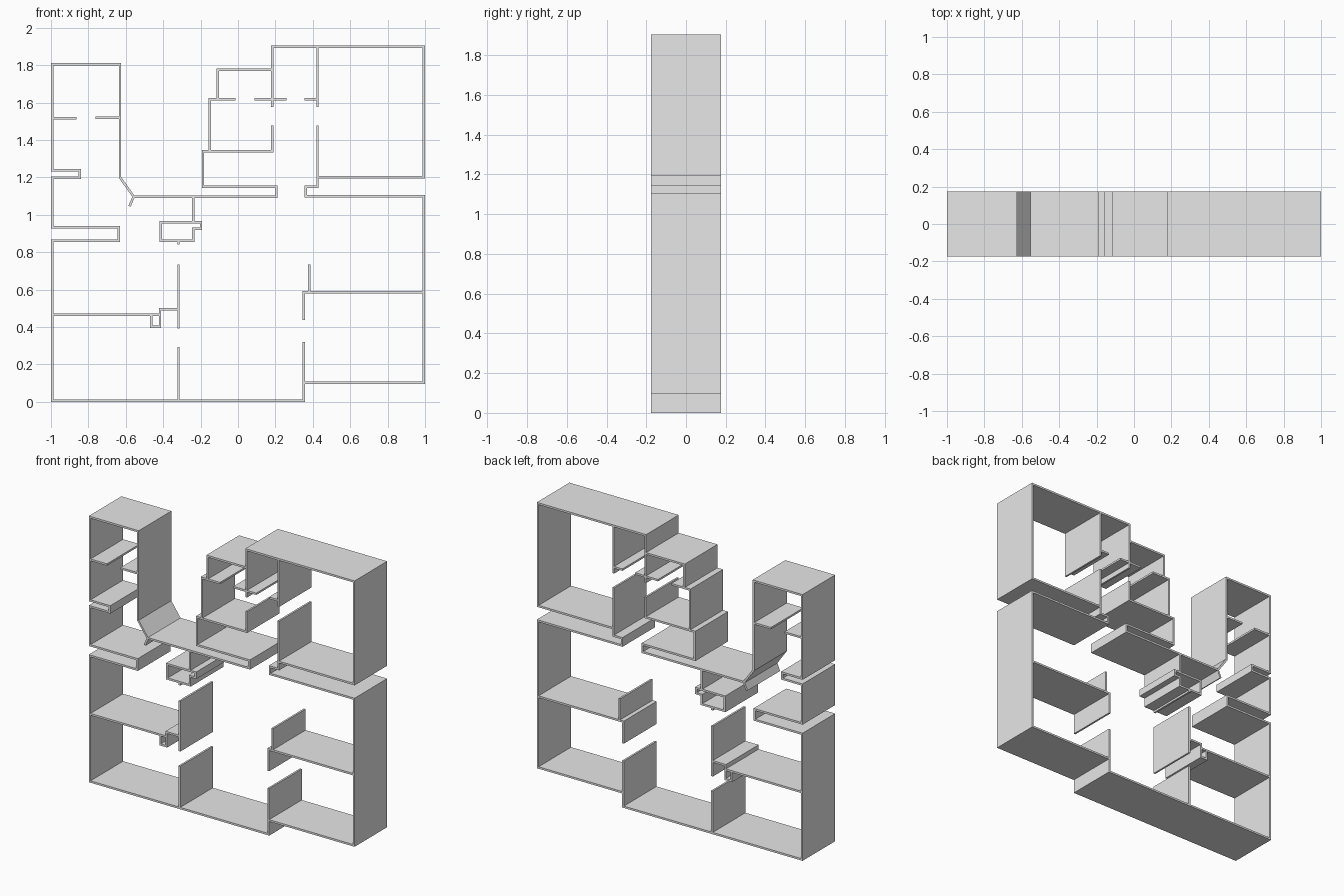
import bpy
import bmesh
from mathutils import Vector

if "Cube" in bpy.data.objects:
    bpy.data.objects.remove(bpy.data.objects["Cube"], do_unlink=True)

THICK = 0.013
DEPTH = 0.35
HALF = THICK / 2

# Shared wall lines
LEFT, RIGHT = -1 + HALF, 1 - HALF
FLOOR, TOP = HALF, 1.898
TOWER_TOP, TOWER_SIDE = 1.805, -0.631
HALL, HALL_END = 1.097, -0.558
PARTITION = -0.318
SHELF = 1.617
INNER, OUTER = 0.184, 0.425
EAST = 0.351
MIDDLE = 0.585

plaster = bpy.data.materials.new("plain_grey")
plaster.use_nodes = True
GREY = (0.8, 0.8, 0.8, 1)
plaster.diffuse_color = GREY
plaster.node_tree.nodes["Principled BSDF"].inputs["Base Color"].default_value = GREY


def route(x, z, *stops, first="x"):
    """Corner points of a path that turns square at every stop."""
    points = [(x, z)]
    along_x = first == "x"
    for stop in stops:
        if along_x:
            x = stop
        else:
            z = stop
        points.append((x, z))
        along_x = not along_x
    return points


def wall(name, points):
    """Thin mitred wall following the points, extruded through the depth."""
    pts = [Vector(p) for p in points]
    closed = pts[0] == pts[-1]
    if closed:
        pts.pop()
    count = len(pts)
    bm = bmesh.new()
    rails = []
    for i, p in enumerate(pts):
        before = (p - pts[i - 1]).normalized() if closed or i > 0 else None
        after = (pts[(i + 1) % count] - p).normalized() if closed or i < count - 1 else None
        before, after = before or after, after or before
        n1, n2 = Vector((-before.y, before.x)), Vector((-after.y, after.x))
        offset = (n1 + n2) * (HALF / (1 + n1.dot(n2)))
        rails.append([bm.verts.new((q.x, -DEPTH / 2, q.y)) for q in (p + offset, p - offset)])
    for i in range(count if closed else count - 1):
        (a, b), (c, d) = rails[i], rails[(i + 1) % count]
        bm.faces.new((a, b, d, c))
    result = bmesh.ops.extrude_face_region(bm, geom=bm.faces[:], use_keep_orig=True)
    moved = [g for g in result["geom"] if isinstance(g, bmesh.types.BMVert)]
    bmesh.ops.translate(bm, verts=moved, vec=(0, DEPTH, 0))
    bmesh.ops.recalc_face_normals(bm, faces=bm.faces[:])
    mesh = bpy.data.meshes.new(name)
    bm.to_mesh(mesh)
    bm.free()
    mesh.materials.append(plaster)
    bpy.context.collection.objects.link(bpy.data.objects.new(name, mesh))


# Outer wall: tower, two niches, long left side and floor
wall("tower_and_left_wall",
     [(HALL_END, HALL), (TOWER_SIDE, 1.2), (TOWER_SIDE, TOWER_TOP)]
     + route(LEFT, TOWER_TOP, 1.238, -0.845, 1.197, LEFT, 0.933, -0.638,
             0.862, LEFT, FLOOR, EAST, 0.32, first="z"))
wall("tower_shelf_left", route(LEFT, 1.516, -0.864))
wall("tower_shelf_right", route(-0.762, 1.518, TOWER_SIDE))
wall("hall_angled_stub", [(HALL_END, HALL), (-0.58, 1.045)])

# Right side rooms
wall("right_wall", route(EAST, 0.102, RIGHT, HALL + 0.003, 0.362, 1.15, OUTER, 1.478))
wall("upper_right_room", route(OUTER, 1.2, RIGHT, TOP, INNER, 1.575))
wall("upper_right_partition", route(OUTER, TOP, 1.575, first="z"))
wall("right_middle_floor", route(EAST, 0.438, MIDDLE, RIGHT, first="z"))
wall("right_middle_partition", route(0.38, MIDDLE, 0.735, first="z"))

# Stepped rooms in the upper middle
wall("stepped_roof", route(INNER, 1.776, -0.108, SHELF, -0.15, 1.34))
wall("stepped_rooms", route(INNER, 1.478, 1.34, -0.187, 1.15, 0.206, HALL, HALL_END, first="z"))
for name, start, end in (("left", -0.108, -0.013), ("middle", 0.088, 0.26), ("right", 0.356, OUTER)):
    wall("stepped_shelf_" + name, route(start, SHELF, end))

# Hanging closet below the hall
wall("closet", route(-0.412, 0.96, -0.198, 0.925, -0.24, 0.862, -0.412, 0.96))
wall("closet_hanger", route(-0.24, HALL, 0.96, first="z"))
wall("closet_stub", route(PARTITION, 0.862, 0.842, first="z"))

# Lower left rooms
wall("lower_left_ceiling", route(LEFT, 0.465, -0.417))
wall("lower_left_duct", route(-0.463, 0.465, 0.4, -0.417, 0.495, PARTITION, first="z"))
wall("partition_upper", route(PARTITION, 0.735, 0.393, first="z"))
wall("partition_lower", route(PARTITION, 0.294, FLOOR, first="z"))
